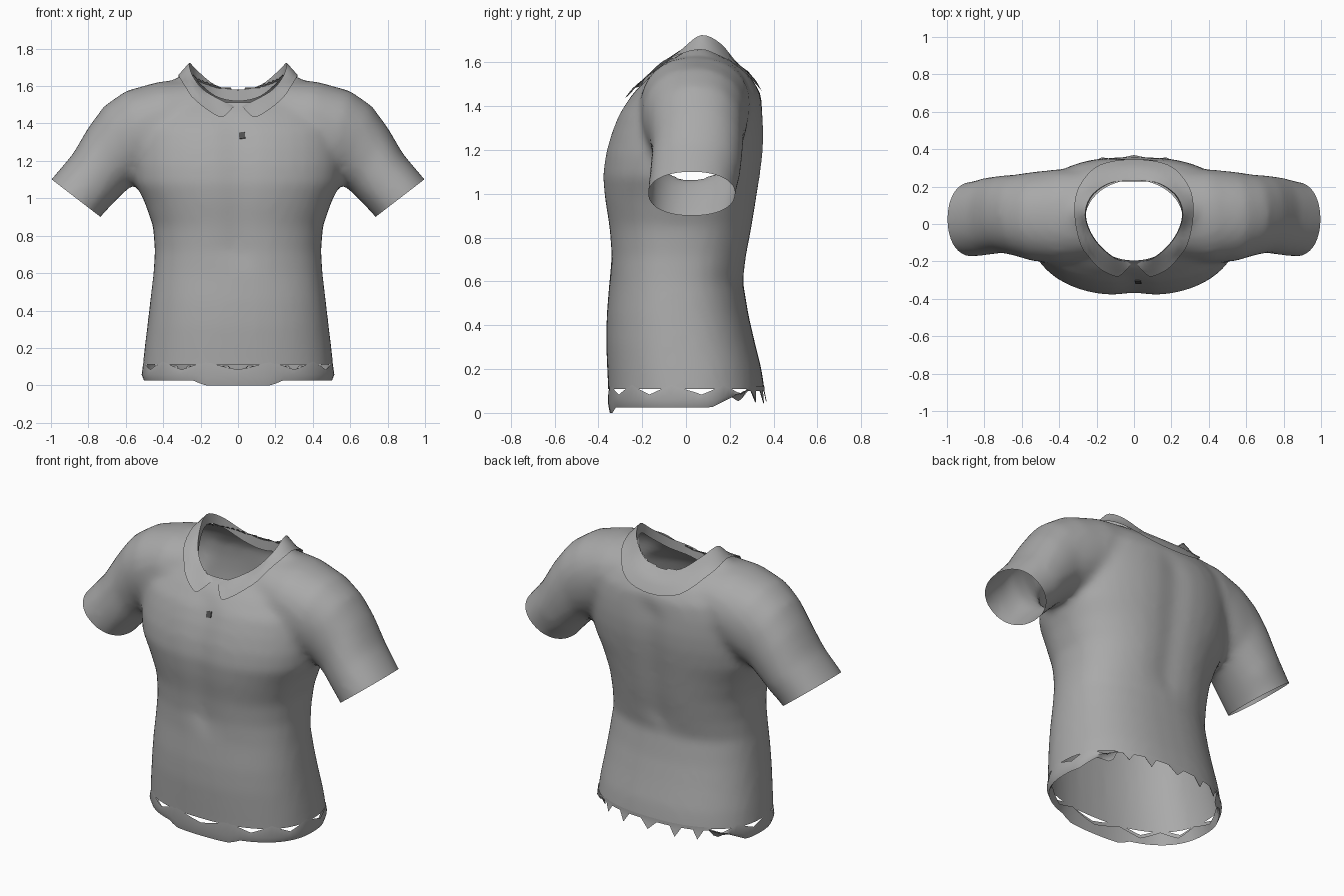
import bpy, bmesh, math, random
from mathutils import Vector
from mathutils.bvhtree import BVHTree

if "Cube" in bpy.data.objects:
    bpy.data.objects.remove(bpy.data.objects["Cube"])

random.seed(4)
fabric = bpy.data.materials.new("grey_fabric")
fabric.diffuse_color = (0.40, 0.40, 0.40, 1)
fabric.use_nodes = True
fabric.node_tree.nodes["Principled BSDF"].inputs["Base Color"].default_value = fabric.diffuse_color
dark = bpy.data.materials.new("dark_button")
dark.diffuse_color = (0.08, 0.08, 0.08, 1)
dark.use_nodes = True
dark.node_tree.nodes["Principled BSDF"].inputs["Base Color"].default_value = dark.diffuse_color


def make_object(name, rows, closed=True, caps=False, mat=fabric, angle=60):
    """Skin a list of equally long rows of points."""
    bm = bmesh.new()
    vs = [[bm.verts.new(p) for p in r] for r in rows]
    n = len(rows[0])
    for a, b in zip(vs, vs[1:]):
        for i in range(n if closed else n - 1):
            j = (i + 1) % n
            bm.faces.new((a[i], a[j], b[j], b[i]))
    if caps:
        bm.faces.new(vs[0][::-1])
        bm.faces.new(vs[-1])
    bmesh.ops.recalc_face_normals(bm, faces=bm.faces)
    me = bpy.data.meshes.new(name)
    bm.to_mesh(me)
    bm.free()
    me.materials.append(mat)
    ob = bpy.data.objects.new(name, me)
    bpy.context.collection.objects.link(ob)
    smooth(ob, angle)
    return ob


def smooth(ob, angle):
    bpy.ops.object.select_all(action='DESELECT')
    ob.select_set(True)
    bpy.context.view_layer.objects.active = ob
    bpy.ops.object.shade_smooth_by_angle(angle=math.radians(angle))


def spow(v, e):
    return math.copysign(abs(v) ** e, v)


def torso_ring(z, hw, yf, yb, n=40):
    """Rounded cross-section, starting at the back centre, with a soft chest and spine dip."""
    pts = []
    e = 2 / 2.35
    for i in range(n):
        t = 2 * math.pi * i / n
        x = hw * spow(math.sin(t), e)
        y = (yf + yb) / 2 + (yb - yf) / 2 * spow(math.cos(t), e)
        if 0.7 < z < 1.45:
            y -= math.cos(t) * 0.02 * math.exp(-(x / 0.09) ** 2)
        pts.append(Vector((x, y, z)))
    return pts


# Torso solid: height, half width, front y, back y
torso_profile = [
    (-0.1, 0.515, -0.355, 0.37), (0.1, 0.51, -0.355, 0.36), (0.2, 0.5, -0.36, 0.345),
    (0.32, 0.485, -0.365, 0.315), (0.45, 0.47, -0.362, 0.285), (0.6, 0.452, -0.35, 0.26),
    (0.72, 0.445, -0.35, 0.285), (0.85, 0.455, -0.36, 0.31), (0.98, 0.50, -0.38, 0.33),
    (1.08, 0.55, -0.388, 0.345), (1.18, 0.565, -0.375, 0.358), (1.27, 0.565, -0.35, 0.362),
    (1.36, 0.565, -0.315, 0.357), (1.45, 0.535, -0.25, 0.345), (1.53, 0.48, -0.175, 0.30),
    (1.60, 0.41, -0.11, 0.22), (1.655, 0.31, -0.02, 0.14), (1.68, 0.2, 0.03, 0.09)]
body = make_object("shirt_body", [torso_ring(*p) for p in torso_profile], caps=True)

# Sleeve solids: top x z, bottom x z, front y, back y
sleeve_profile = [
    (0.20, 1.64, 0.2, 1.25, -0.18, 0.29), (0.42, 1.625, 0.36, 1.18, -0.21, 0.295),
    (0.60, 1.575, 0.47, 1.11, -0.20, 0.28), (0.715, 1.495, 0.55, 1.08, -0.17, 0.265),
    (0.80, 1.38, 0.61, 1.03, -0.155, 0.26), (0.885, 1.235, 0.665, 0.975, -0.165, 0.25),
    (1.0, 1.10, 0.735, 0.90, -0.175, 0.225), (1.07, 1.01, 0.80, 0.81, -0.175, 0.225)]


def sleeve_ring(tx, tz, bx, bz, yf, yb, side, n=24):
    c, h = Vector(((tx + bx) / 2, 0, (tz + bz) / 2)), Vector(((tx - bx) / 2, 0, (tz - bz) / 2))
    pts = []
    for i in range(n):
        t = 2 * math.pi * i / n
        p = c + h * spow(math.cos(t), 0.92)
        p.y = (yf + yb) / 2 + (yb - yf) / 2 * spow(math.sin(t), 0.92)
        p.x *= side
        pts.append(p)
    return pts


# Fuse torso and sleeves into one cloth surface
parts = [body] + [make_object("sleeve", [sleeve_ring(*p, s) for p in sleeve_profile], caps=True)
                  for s in (1, -1)]
for ob in parts:
    ob.select_set(True)
bpy.context.view_layer.objects.active = body
bpy.ops.object.join()
rm = body.modifiers.new("fuse", 'REMESH')
rm.mode, rm.voxel_size = 'VOXEL', 0.024
sm = body.modifiers.new("soften", 'SMOOTH')
sm.factor, sm.iterations = 0.5, 6
for name in ("fuse", "soften"):
    bpy.ops.object.modifier_apply(modifier=name)

bm = bmesh.new()
bm.from_mesh(body.data)


def cut(co, no, keep):
    """Trim away everything beyond a plane, within the part of the cloth chosen by keep."""
    faces = [f for f in bm.faces if keep(f.calc_center_median())]
    edges = {e for f in faces for e in f.edges}
    verts = {v for f in faces for v in f.verts}
    bmesh.ops.bisect_plane(bm, geom=faces + list(edges) + list(verts), dist=1e-5,
                           plane_co=co, plane_no=no, clear_outer=True)


# Open the hem, the cuffs and the neck
cut((0, 0, 0.11), (0, 0, -1), lambda p: p.z < 0.4)
for s in (1, -1):
    cut((s * 0.995, 0, 1.10), (s * 0.20, 0, -0.26), lambda p: s * p.x > 0.64)
full = BVHTree.FromBMesh(bm)


def neck_radius(p):
    return math.hypot(p.x / 0.262, (p.y - 0.02) / 0.215)


neck = [f for f in bm.faces if f.calc_center_median().z > 1.4 and neck_radius(f.calc_center_median()) < 1]
bmesh.ops.delete(bm, geom=neck, context='FACES')
for v in bm.verts:
    if v.is_boundary and v.co.z > 1.4:
        k = neck_radius(v.co)
        v.co.x /= k
        v.co.y = 0.02 + (v.co.y - 0.02) / k
bm.to_mesh(body.data)
bm.free()
if not body.data.materials:
    body.data.materials.append(fabric)
smooth(body, 60)

# Collar: rim and outer edge of one half, mirrored, laid over the cloth
rim = [(0.012, -0.205, 1.49), (0.10, -0.185, 1.53), (0.19, -0.11, 1.585), (0.245, -0.02, 1.66),
       (0.26, 0.07, 1.725), (0.22, 0.16, 1.685), (0.12, 0.222, 1.605), (0, 0.23, 1.58)]
edge = [(0.06, -0.265, 1.45), (0.10, -0.28, 1.435), (0.20, -0.225, 1.50), (0.285, -0.10, 1.585),
        (0.318, 0.06, 1.66), (0.295, 0.19, 1.60), (0.18, 0.31, 1.50), (0, 0.345, 1.47)]


def halves(pts):
    return [Vector(p) for p in pts] + [Vector((-x, y, z)) for x, y, z in pts[-2::-1]]


def refine(pts, steps=4):
    """Smooth curve through the points."""
    out = []
    q = [pts[0]] + pts + [pts[-1]]
    for a, b, c, d in zip(q, q[1:], q[2:], q[3:]):
        for k in range(steps):
            t = k / steps
            out.append(0.5 * (2 * b + (c - a) * t + (2 * a - 5 * b + 4 * c - d) * t ** 2
                              + (3 * b - a - 3 * c + d) * t ** 3))
    return out + [pts[-1]]


def lay(p):
    co, no, _, _ = full.find_nearest(p)
    return co + no * 0.012 if (p - co).dot(no) < 0.012 else p


r0, r1 = refine(halves(rim)), refine(halves(edge))
rows = [[a.lerp(b, t) for a, b in zip(r0, r1)] for t in (0, 0.33, 0.67, 1)]
rows = [rows[0]] + [[lay(p) for p in r] for r in rows[1:]]
make_object("collar", rows, closed=False)
# Inner collar stand, down from the rim
make_object("collar_stand", [r0, [Vector((p.x * 0.985, p.y * 0.985, p.z - 0.06)) for p in r0]], closed=False)

# Hem: folded band around front and sides, torn teeth at the back
N = 88
top, mid, low, inner = [], [], [], []
ring = torso_ring(0.1, 0.505, -0.353, 0.358, N)
for i, p in enumerate(ring):
    tooth = i % 4 == 0
    zig = 0.011 * (abs(i % 8 - 4) - 2)
    if p.y > 0.27:
        drop = 0.04 + 0.04 * random.random() if tooth else 0.10
        top.append(p + Vector((0, 0, 0.02)))
        mid.append(Vector((p.x, p.y, 0.5 * (drop + 0.115))))
        low.append(Vector((p.x, p.y * (1.03 if tooth else 1.0), drop)))
        inner.append(low[-1] + Vector((0, -0.004, 0.004)))
    else:
        z = 0.025 * min(1, max(0, (abs(p.x) - 0.18) / 0.06)) if p.y < -0.2 else 0.025
        z += max(0, p.y - 0.12) * 0.5
        top.append(p * 1.006 + Vector((0, 0, 0.005 + zig)))
        mid.append(Vector((p.x * 1.02, p.y * 1.01, 0.045 + z * 0.5)))
        low.append(Vector((p.x * 0.995, p.y * 0.985, z)))
        inner.append(Vector((p.x * 0.96, p.y * 0.95, 0.075 + zig)))
make_object("hem", [top, mid, low, inner])

# Button: small plate on the chest
hit = full.ray_cast(Vector((0.022, -1, 1.335)), Vector((0, 1, 0)))
c, no = hit[0], hit[1]
u = Vector((1, 0, 0.1)).normalized() * 0.016
v = no.cross(u).normalized() * 0.018
square = [c + a * u + b * v for a, b in ((-1, -1), (1, -1), (1, 1), (-1, 1))]
make_object("button", [[p - no * 0.003 for p in square], [p + no * 0.006 for p in square]],
            caps=True, mat=dark, angle=30)
